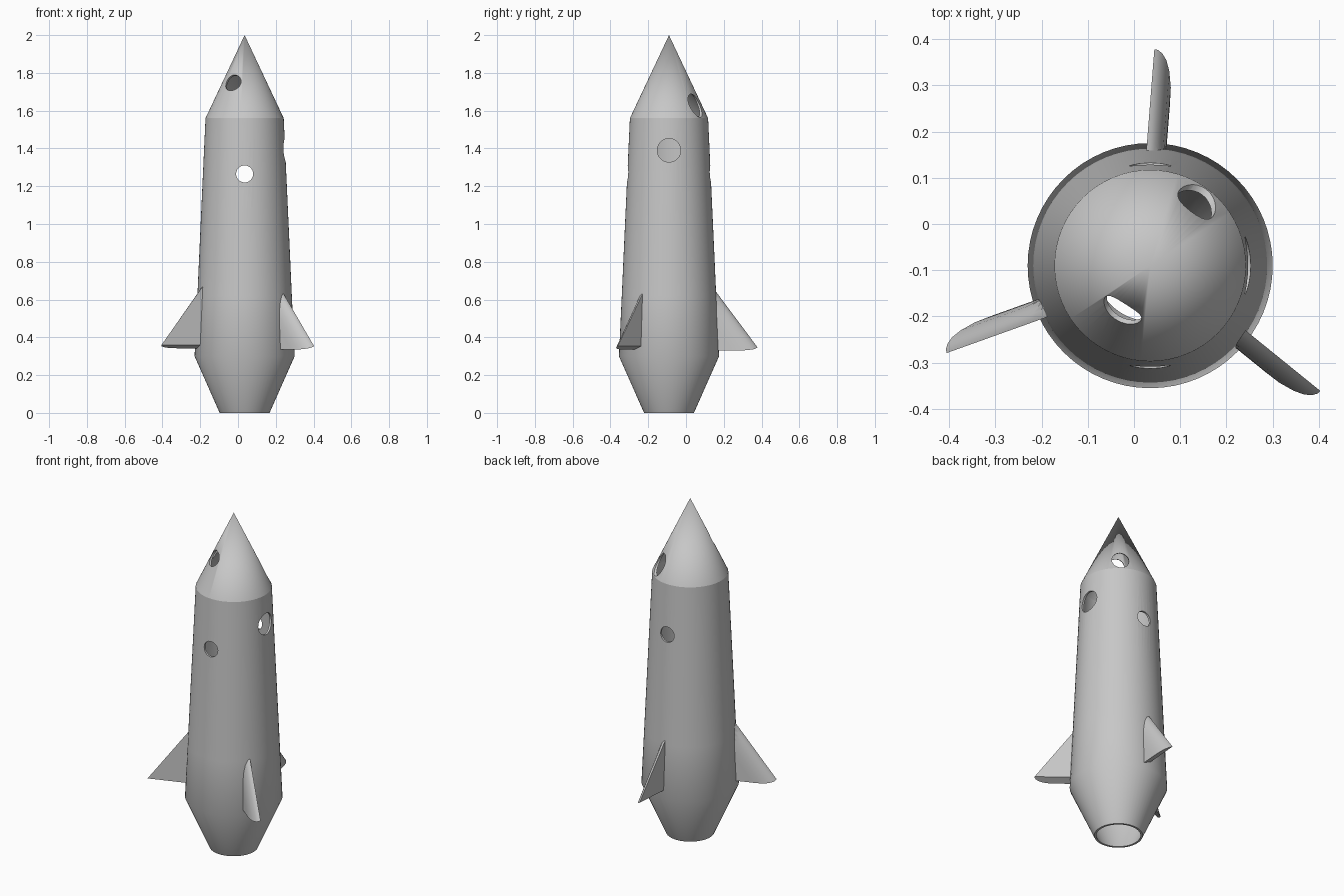
import bpy, bmesh, math
from mathutils import Vector

cube = bpy.data.objects.get("Cube")
if cube:
    bpy.data.objects.remove(cube, do_unlink=True)

AXIS = Vector((0.035, -0.09, 0))
WALL = 0.012

grey = bpy.data.materials.new("plain_grey")
grey.use_nodes = True
colour = (0.57, 0.57, 0.57, 1)
grey.diffuse_color = colour
grey.node_tree.nodes["Principled BSDF"].inputs["Base Color"].default_value = colour


def to_object(name, bm):
    bmesh.ops.remove_doubles(bm, verts=bm.verts, dist=0.0001)
    bmesh.ops.recalc_face_normals(bm, faces=bm.faces)
    mesh = bpy.data.meshes.new(name)
    bm.to_mesh(mesh)
    bm.free()
    mesh.materials.append(grey)
    obj = bpy.data.objects.new(name, mesh)
    bpy.context.collection.objects.link(obj)
    return obj


def select(obj):
    bpy.ops.object.select_all(action='DESELECT')
    obj.select_set(True)
    bpy.context.view_layer.objects.active = obj


def smooth(obj, angle=30):
    select(obj)
    bpy.ops.object.shade_smooth_by_angle(angle=math.radians(angle))


def lathe(name, profile):
    """Spin a closed (radius, height) outline round the hull axis."""
    bm = bmesh.new()
    verts = [bm.verts.new(AXIS + Vector((r, 0, z))) for r, z in profile]
    edges = [bm.edges.new((v, verts[i - 1])) for i, v in enumerate(verts)]
    bmesh.ops.spin(bm, geom=verts + edges, cent=AXIS, axis=(0, 0, 1),
                   angle=math.tau, steps=64)
    bmesh.ops.remove_doubles(bm, verts=bm.verts, dist=0.0001)
    bmesh.ops.dissolve_degenerate(bm, edges=bm.edges, dist=0.0001)
    return to_object(name, bm)


def drill(obj, start, end, radius):
    """Cut a round hole between two points."""
    start, end = Vector(start), Vector(end)
    bpy.ops.mesh.primitive_cylinder_add(vertices=40, radius=radius,
                                        depth=(end - start).length,
                                        location=(start + end) / 2)
    cutter = bpy.context.object
    cutter.name = "hole_cutter"
    cutter.rotation_euler = (end - start).to_track_quat('Z', 'Y').to_euler()
    cutter.hide_render = True
    bpy.context.view_layer.update()
    mod = obj.modifiers.new("hole", 'BOOLEAN')
    mod.operation = 'DIFFERENCE'
    mod.solver = 'EXACT'
    mod.object = cutter
    select(obj)
    bpy.ops.object.modifier_apply(modifier=mod.name)
    bpy.data.objects.remove(cutter, do_unlink=True)


# Hollow body, open at the tail
outer = [(0.132, 0), (0.265, 0.3), (0.25, 0.62), (0.236, 0.93), (0.207, 1.56)]
inner = [(r - WALL, z) for r, z in reversed(outer)]
body = lathe("body", outer + inner)

# Hollow pointed nose
nose = lathe("nose_cone", [(0.207, 1.56), (0, 2), (0, 1.97), (0.207 - WALL, 1.56)])

# Round portholes
drill(body, (0.035, -0.5, 1.265), (0.035, 0.3, 1.265), 0.045)
drill(body, (0.1, -0.09, 1.39), (0.5, -0.09, 1.39), 0.062)
front, back = Vector((-0.025, -0.185, 1.745)), Vector((0.145, 0.06, 1.622))
reach = (back - front) * 0.5
drill(nose, front - reach, back + reach, 0.046)
smooth(body)
smooth(nose, 35)

# Fins: plan outline (outward, sideways), rounded on one side of the tip
OUTLINE = [(0, 0), (-0.001, -0.008), (-0.008, -0.018), (-0.022, -0.028),
           (-0.045, -0.036), (-0.08, -0.042), (-0.12, -0.043),
           (-0.235, -0.043), (-0.235, 0)]
ROOT, LEVELS = -0.235, 14


def fin(name, tip, degrees, base):
    """Stack the outline upwards, sweeping its tip back into the hull."""
    a = math.radians(degrees)
    out, side = Vector((math.cos(a), math.sin(a), 0)), Vector((-math.sin(a), math.cos(a), 0))
    bm = bmesh.new()
    rings = []
    for k in range(LEVELS + 1):
        t = k / LEVELS
        ring = []
        for u, v in OUTLINE:
            drop = 0.018 * (1 - t) * (1 + v / 0.043)
            pos = Vector((*tip, base + 0.325 * t + drop))
            pos += out * max(u - 0.23 * t, ROOT) + side * v
            ring.append(bm.verts.new(pos))
        rings.append(ring)
    for low, high in zip(rings, rings[1:]):
        for i in range(len(low)):
            bm.faces.new((low[i - 1], low[i], high[i], high[i - 1]))
    bm.faces.new(rings[0])
    bm.faces.new(rings[-1])
    smooth(to_object(name, bm), 40)


fin("back_fin", (0.044, 0.378), 85.5, 0.33)
fin("right_fin", (-0.405, -0.279), 199.7, 0.342)
fin("left_fin", (0.403, -0.361), 321, 0.335)
